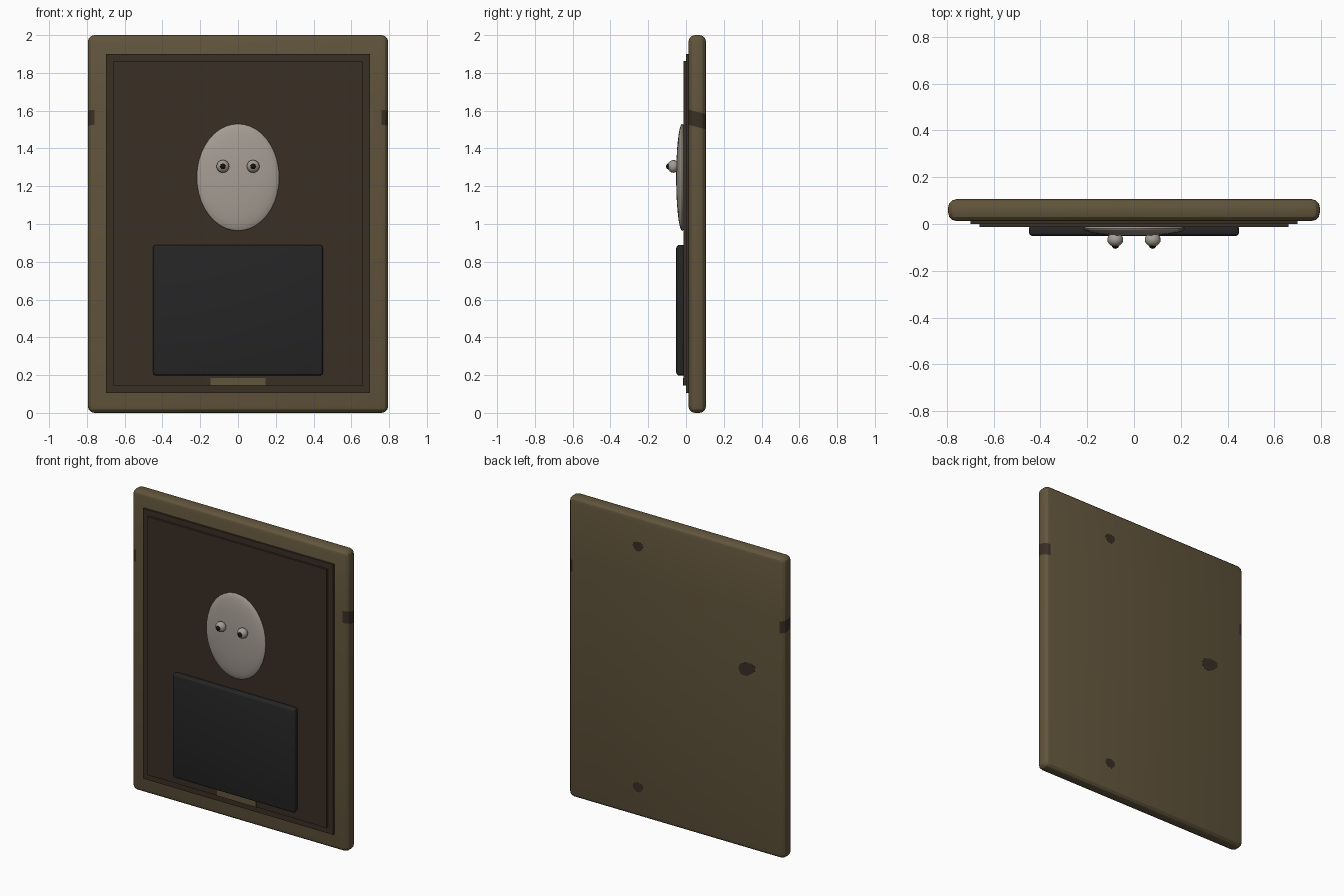
import bpy, bmesh, math
from mathutils import Vector

cube = bpy.data.objects.get("Cube")
if cube:
    bpy.data.objects.remove(cube, do_unlink=True)


def material(name, rgb):
    """Flat material from 0-255 display colour, stored as linear."""
    lin = [((c / 255 + 0.055) / 1.055) ** 2.4 for c in rgb]
    m = bpy.data.materials.new(name)
    m.use_nodes = True
    m.diffuse_color = (*lin, 1)
    bsdf = next(n for n in m.node_tree.nodes if n.type == "BSDF_PRINCIPLED")
    bsdf.inputs["Base Color"].default_value = (*lin, 1)
    return m


OLIVE = material("olive wood", (98, 85, 60))
BROWN = material("dark brown", (58, 47, 37))
CHARCOAL = material("charcoal", (37, 37, 38))
BONE = material("pale grey", (165, 157, 148))
BLACK = material("pupil black", (22, 22, 22))


def finish(bm, name, *mats):
    bmesh.ops.recalc_face_normals(bm, faces=bm.faces)
    mesh = bpy.data.meshes.new(name)
    bm.to_mesh(mesh)
    bm.free()
    for m in mats:
        mesh.materials.append(m)
    ob = bpy.data.objects.new(name, mesh)
    bpy.context.collection.objects.link(ob)
    bpy.ops.object.select_all(action="DESELECT")
    ob.select_set(True)
    bpy.context.view_layer.objects.active = ob
    bpy.ops.object.shade_smooth_by_angle(angle=math.radians(28))
    return ob


def box(x, y0, y1, z0, z1, bevel=0, segments=3):
    """Box spanning -x..x, with optionally rounded edges."""
    bm = bmesh.new()
    bmesh.ops.create_cube(bm, size=1)
    for v in bm.verts:
        v.co = (v.co.x * 2 * x, y0 if v.co.y < 0 else y1, z0 if v.co.z < 0 else z1)
    if bevel:
        bmesh.ops.bevel(bm, geom=bm.edges[:], offset=bevel, segments=segments,
                        profile=0.5, affect="EDGES")
    return bm


def ball(name, centre, radii, mat, u=16, v=10):
    """Ellipsoid with its poles facing front and back."""
    bm = bmesh.new()
    bmesh.ops.create_uvsphere(bm, u_segments=u, v_segments=v, radius=1)
    for p in bm.verts:
        x, y, z = p.co
        p.co = Vector(centre) + Vector((x * radii[0], -z * radii[1], y * radii[2]))
    return finish(bm, name, mat)


# Board, with a dark worn band cut into each long side
bm = box(0.795, 0.013, 0.106, 0, 2, 0.035)
TILT = 0.25
LOW, HIGH = 1.525, 1.605
for z in (LOW, HIGH):
    bmesh.ops.bisect_plane(bm, geom=bm.verts[:] + bm.edges[:] + bm.faces[:],
                           plane_co=(0, 0.013, z), plane_no=(0, TILT, 1))
for f in bm.faces:
    c = f.calc_center_median()
    level = c.z + TILT * (c.y - 0.013)
    f.material_index = int(abs(c.x) > 0.765 and LOW < level < HIGH)
finish(bm, "board", OLIVE, BROWN)

# Stepped front panels
finish(box(0.70, 0, 0.03, 0.105, 1.9), "outer_panel", BROWN)
finish(box(0.66, -0.013, 0.01, 0.145, 1.862), "inner_panel", BROWN)

# Lower plate and the small label strip below it
finish(box(0.45, -0.052, -0.005, 0.197, 0.89, 0.018), "lower_plate", CHARCOAL)
finish(box(0.145, -0.016, -0.01, 0.145, 0.186), "label_strip", OLIVE)

# Face with two bulging eyes
ball("face", (0, -0.02, 1.247), (0.218, 0.032, 0.283), BONE, 40, 20)
for side, sx in (("left", 1), ("right", -1)):
    ball(side + "_eye", (sx * 0.08, -0.067, 1.305), (0.034, 0.03, 0.034), BONE)
    ball(side + "_pupil", (sx * 0.08, -0.091, 1.305), (0.016, 0.015, 0.016), BLACK, 8, 6)


# Dark worn spots on the back
def spot(name, x, z, rx, rz, lean):
    bm = bmesh.new()
    ring = []
    for i in range(10):
        a = math.tau * i / 10
        k = 1 + 0.08 * math.sin(3 * a)
        dz = rz * k * math.sin(a)
        ring.append(bm.verts.new((x + rx * k * math.cos(a) + lean * dz, 0.107, z + dz)))
    face = bm.faces.new(ring)
    ext = bmesh.ops.extrude_face_region(bm, geom=[face])
    for v in ext["geom"]:
        if isinstance(v, bmesh.types.BMVert):
            v.co.y -= 0.003
    finish(bm, name, BROWN)


spot("upper_back_spot", 0.28, 1.80, 0.038, 0.032, 0)
spot("lower_back_spot", 0.28, 0.20, 0.038, 0.032, 0)
spot("side_back_spot", -0.52, 1.20, 0.06, 0.046, -0.4)
